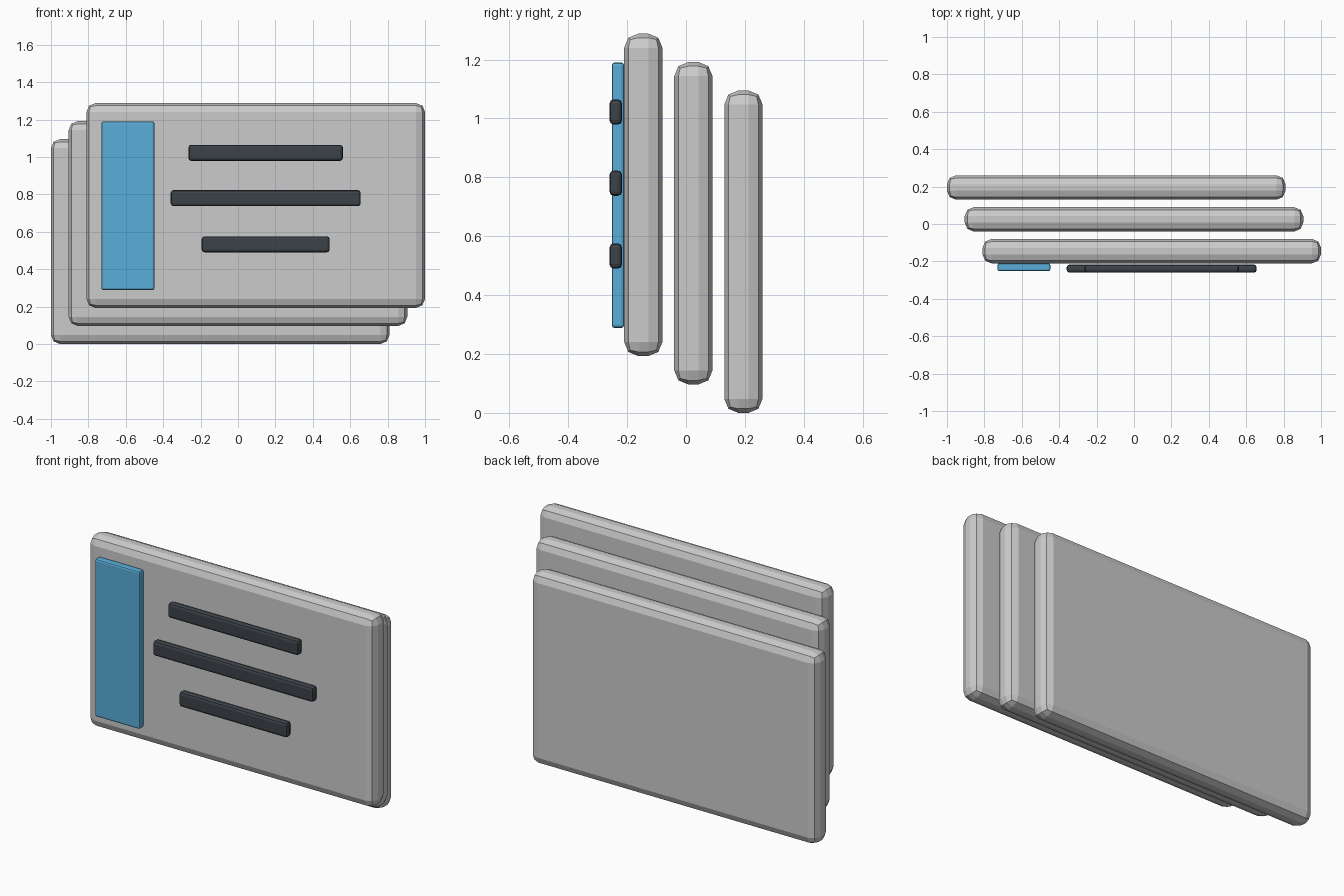
import bpy

if "Cube" in bpy.data.objects:
    bpy.data.objects.remove(bpy.data.objects["Cube"])


def material(name, color):
    m = bpy.data.materials.new(name)
    m.diffuse_color = color
    m.use_nodes = True
    m.node_tree.nodes["Principled BSDF"].inputs["Base Color"].default_value = m.diffuse_color
    return m


def slab(name, x, y, z, bevel, mat=None):
    """Bevelled box given its (min, max) extents on each axis."""
    ext = (x, y, z)
    bpy.ops.mesh.primitive_cube_add(size=1, location=[(a + b) / 2 for a, b in ext])
    ob = bpy.context.object
    ob.name = name
    ob.scale = [b - a for a, b in ext]
    bpy.ops.object.transform_apply(location=False, rotation=False, scale=True)
    mod = ob.modifiers.new("Bevel", 'BEVEL')
    mod.width = bevel
    mod.segments = 2
    if mat:
        ob.data.materials.append(mat)
    return ob


blue = material("blue", (0.1, 0.42, 0.7, 1))
dark = material("dark", (0.045, 0.055, 0.065, 1))

# Three staggered cards, back to front
for i, name in enumerate(("back_card", "middle_card", "front_card")):
    dx, y, z = 0.095 * i, 0.195 - 0.17 * i, 0.0965 * i
    slab(name, (-1 + dx, 0.81 + dx), (y - 0.065, y + 0.065), (z, z + 1.095), 0.048)

# Blue side stripe on the front card
slab("side_stripe", (-0.73, -0.447), (-0.252, -0.21), (0.288, 1.19), 0.01, blue)

# Dark text-line bars
for i, (half, z) in enumerate(((0.413, 1.022), (0.508, 0.78), (0.342, 0.533))):
    slab(f"line_bar_{i + 1}", (0.148 - half, 0.148 + half), (-0.26, -0.217),
         (z - 0.043, z + 0.043), 0.015, dark)
